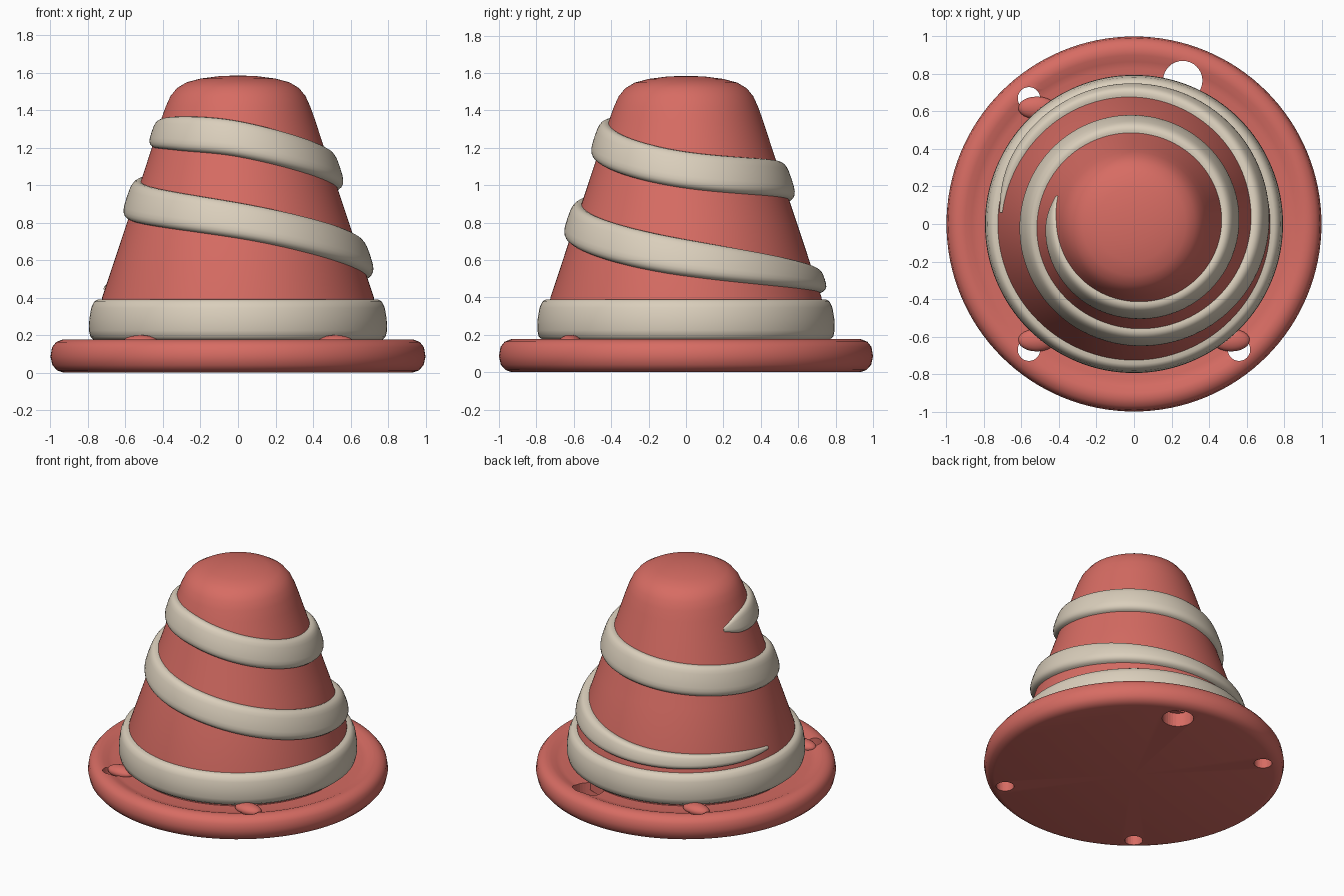
import bpy, bmesh, math
from math import cos, sin, radians

if "Cube" in bpy.data.objects:
    bpy.data.objects.remove(bpy.data.objects["Cube"], do_unlink=True)


def material(name, rgb):
    m = bpy.data.materials.new(name)
    m.use_nodes = True
    m.diffuse_color = (*rgb, 1)
    m.node_tree.nodes["Principled BSDF"].inputs["Base Color"].default_value = (*rgb, 1)
    return m


coral = material("coral_red", (0.68, 0.15, 0.125))
cream = material("cream", (0.70, 0.62, 0.50))


def activate(obj):
    bpy.ops.object.select_all(action="DESELECT")
    obj.select_set(True)
    bpy.context.view_layer.objects.active = obj


def smooth(obj, angle=50):
    activate(obj)
    bpy.ops.object.shade_smooth_by_angle(angle=radians(angle))


def finish(name, bm, mat):
    bmesh.ops.recalc_face_normals(bm, faces=bm.faces)
    mesh = bpy.data.meshes.new(name)
    bm.to_mesh(mesh)
    bm.free()
    mesh.materials.append(mat)
    obj = bpy.data.objects.new(name, mesh)
    bpy.context.collection.objects.link(obj)
    smooth(obj)
    return obj


def lathe(name, profile, mat, steps=128, closed=False):
    """Spin an (r, z) profile about the vertical axis."""
    bm = bmesh.new()
    vs = [bm.verts.new((r, 0, z)) for r, z in profile]
    pairs = list(zip(vs, vs[1:])) + ([(vs[-1], vs[0])] if closed else [])
    es = [bm.edges.new(p) for p in pairs]
    bmesh.ops.spin(bm, geom=vs + es, cent=(0, 0, 0), axis=(0, 0, 1),
                   angle=math.tau, steps=steps, use_merge=True)
    bmesh.ops.remove_doubles(bm, verts=bm.verts, dist=1e-4)
    return finish(name, bm, mat)


# Round base plate with a soft raised rim
base = lathe("base_plate", [
    (0, 0), (.93, 0), (.965, .012), (.99, .04), (1, .085), (.992, .135), (.97, .163),
    (.935, .177), (.90, .175), (.865, .16), (.83, .152), (.6, .152), (0, .152)], coral)

# Holes through the base: three small, one large
holes = [(-.56, .67, .06), (.56, -.67, .06), (-.56, -.67, .06), (.26, .765, .105)]
for x, y, r in holes:
    bpy.ops.mesh.primitive_cylinder_add(vertices=32, radius=r, depth=1, location=(x, y, 0))
    cutter = bpy.context.object
    cutter.hide_render = True
    activate(base)
    mod = base.modifiers.new("hole", "BOOLEAN")
    mod.operation, mod.solver, mod.object = "DIFFERENCE", "EXACT", cutter
    bpy.ops.object.modifier_apply(modifier=mod.name)
    bpy.data.objects.remove(cutter, do_unlink=True)
base.data.materials.clear()
base.data.materials.append(coral)
smooth(base, 40)

# Low hoods over the inner side of the small holes
for i, (x, y, r) in enumerate(holes[:3]):
    k = .925
    bpy.ops.mesh.primitive_uv_sphere_add(segments=24, ring_count=12, location=(x * k, y * k, .16))
    hood = bpy.context.object
    hood.name = f"hole_hood_{i + 1}"
    hood.scale = (.1, .06, .04)
    hood.data.materials.append(coral)
    smooth(hood)

# Tapered body with a rounded top
lathe("cone_body", [
    (0, .1), (.74, .1), (.735, .3), (.725, .4), (.592, .8), (.492, 1.1), (.41, 1.35),
    (.385, 1.42), (.36, 1.475), (.325, 1.518), (.275, 1.548), (.2, 1.568),
    (.1, 1.581), (0, 1.585)], coral)

# Thick ring at the foot of the cone
lathe("foot_band", [
    (.70, .17), (.765, .172), (.787, .19), (.795, .225), (.793, .285), (.783, .345),
    (.768, .378), (.748, .39), (.70, .388)], cream, closed=True)

# Spiral band: angle, centre height, height of band, thickness
keys = [(160, 1.27, .03, .005), (180, 1.275, .13, .025), (225, 1.275, .18, .04),
        (270, 1.245, .19, .045), (360, 1.08, .195, .045), (450, 1.02, .2, .045),
        (540, .925, .2, .042), (630, .81, .19, .045), (720, .61, .195, .05),
        (810, .485, .12, .045), (870, .455, .08, .035), (895, .45, .025, .01)]


def sample(a):
    """Smoothly interpolate the band settings at angle a."""
    i = max(n for n in range(len(keys) - 1) if keys[n][0] <= a)
    p, q = keys[i], keys[i + 1]
    before, after = keys[max(i - 1, 0)], keys[min(i + 2, len(keys) - 1)]
    h = q[0] - p[0]
    t = (a - p[0]) / h
    out = []
    for c in (1, 2, 3):
        m0 = (q[c] - before[c]) / (q[0] - before[0]) * h
        m1 = (after[c] - p[c]) / (after[0] - p[0]) * h
        out.append((2*t**3 - 3*t**2 + 1) * p[c] + (t**3 - 2*t**2 + t) * m0
                   + (3*t**2 - 2*t**3) * q[c] + (t**3 - t**2) * m1)
    return out


def cone_radius(z):
    return .725 - (z - .4) * .3316


bm = bmesh.new()
rows, parts = [], 12
for a in range(160, 896, 3):
    z0, height, thick = sample(a)
    row = []
    for j in range(parts + 1):
        u = math.pi * j / parts
        # Squared-off half oval, sunk slightly into the cone
        across = math.copysign(abs(cos(u)) ** .6, cos(u)) * height / 2
        rise = abs(sin(u)) ** .55 * (thick + .02) - .02
        z = z0 + across + rise * .3
        r = cone_radius(z0 + across) + rise
        row.append(bm.verts.new((r * cos(radians(a)), r * sin(radians(a)), z)))
    rows.append(row)
for low, high in zip(rows, rows[1:]):
    for j in range(parts + 1):
        k = (j + 1) % (parts + 1)
        bm.faces.new((low[j], low[k], high[k], high[j]))
bm.faces.new(rows[0])
bm.faces.new(rows[-1])
finish("spiral_band", bm, cream)
